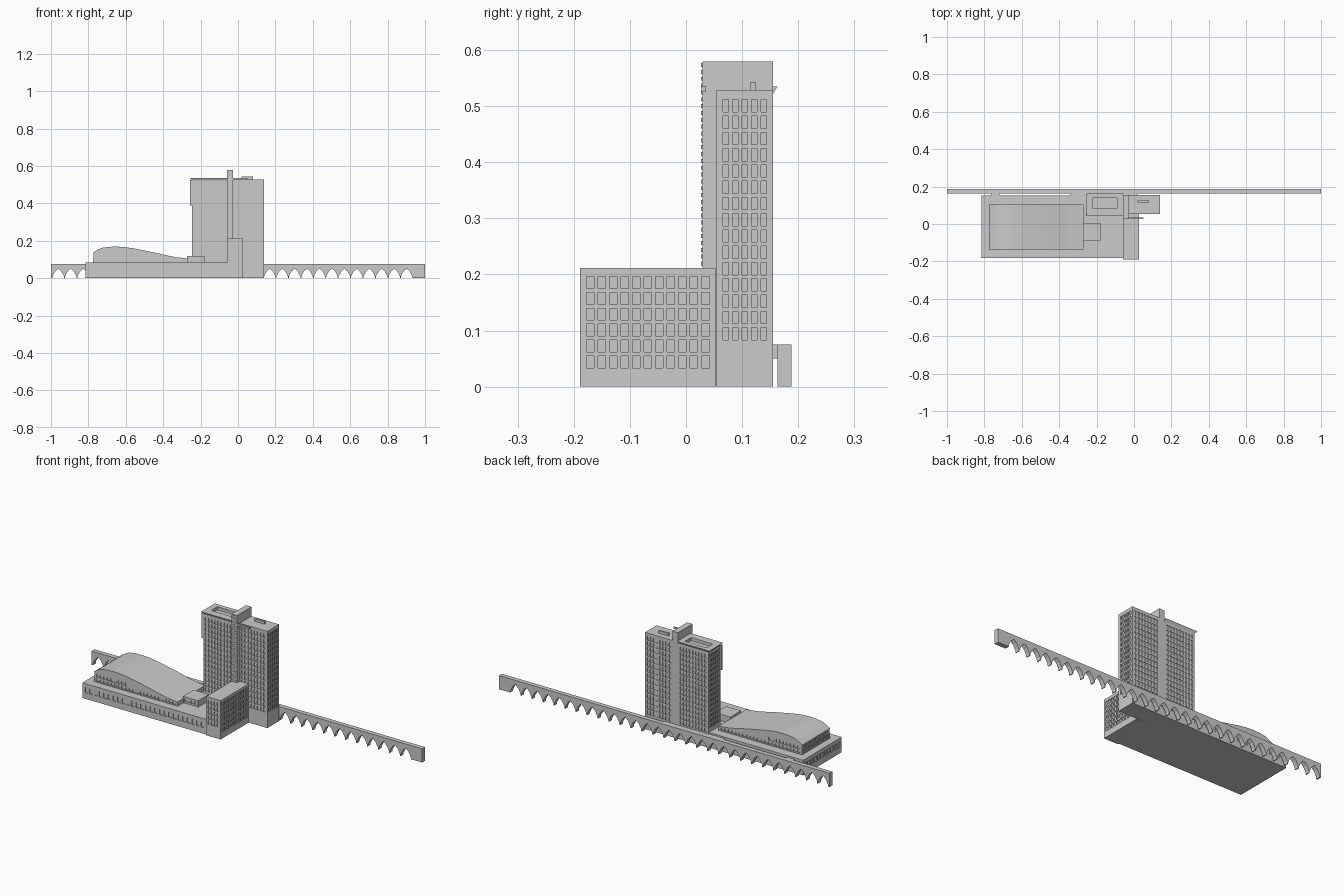
import bpy, bmesh

if "Cube" in bpy.data.objects:
    bpy.data.objects.remove(bpy.data.objects["Cube"])


def finish(name, bm):
    me = bpy.data.meshes.new(name)
    bm.to_mesh(me)
    bm.free()
    ob = bpy.data.objects.new(name, me)
    bpy.context.collection.objects.link(ob)
    return ob


def quad(bm, pts):
    return bm.faces.new([bm.verts.new(p) for p in pts])


def box(name, x0, x1, y0, y1, z0, z1, **walls):
    """Box whose sides (front, right, back, left) may carry a recessed window grid:
    side=(columns, rows, low z, high z, side margin, frame width)."""
    bm = bmesh.new()
    quad(bm, [(x0, y0, z1), (x1, y0, z1), (x1, y1, z1), (x0, y1, z1)])
    quad(bm, [(x0, y1, z0), (x1, y1, z0), (x1, y0, z0), (x0, y0, z0)])
    sides = {"front": ((x0, y0), (x1, y0)), "right": ((x1, y0), (x1, y1)),
             "back": ((x1, y1), (x0, y1)), "left": ((x0, y1), (x0, y0))}
    for side, (a, b) in sides.items():
        length = abs(b[0] - a[0]) + abs(b[1] - a[1])

        def panel(s0, s1, za, zb):
            p, q = [(a[0] + (b[0] - a[0]) * s, a[1] + (b[1] - a[1]) * s)
                    for s in (s0 / length, s1 / length)]
            return quad(bm, [(*p, za), (*q, za), (*q, zb), (*p, zb)])

        if side not in walls:
            panel(0, length, z0, z1)
            continue
        cols, rows, lo, hi, m, frame = walls[side]
        panel(0, length, z0, lo)
        panel(0, length, hi, z1)
        panel(0, m, lo, hi)
        panel(length - m, length, lo, hi)
        du, dv = (length - 2 * m) / cols, (hi - lo) / rows
        cells = [panel(m + i * du, m + (i + 1) * du, lo + j * dv, lo + (j + 1) * dv)
                 for i in range(cols) for j in range(rows)]
        bm.normal_update()
        bmesh.ops.inset_individual(bm, faces=cells, thickness=frame, depth=0)
        bm.normal_update()
        rec = bmesh.ops.extrude_discrete_faces(bm, faces=cells)["faces"]
        for f in rec:
            n = f.normal.copy()
            bmesh.ops.translate(bm, verts=f.verts, vec=n * -0.004)
    bmesh.ops.remove_doubles(bm, verts=bm.verts, dist=1e-5)
    return finish(name, bm)


def prism(name, pts, y0, y1):
    """Extrude an xz outline from y0 to y1."""
    bm = bmesh.new()
    f = quad(bm, [(x, y0, z) for x, z in pts])
    ext = bmesh.ops.extrude_face_region(bm, geom=[f])["geom"]
    bmesh.ops.translate(bm, verts=[v for v in ext if isinstance(v, bmesh.types.BMVert)],
                        vec=(0, y1 - y0, 0))
    bmesh.ops.recalc_face_normals(bm, faces=bm.faces)
    return finish(name, bm)


def loft(name, rings):
    """Join rectangles (x0, x1, y0, y1, z) in order and cap the last one."""
    bm = bmesh.new()
    loops = [[bm.verts.new(p) for p in ((a, c, z), (b, c, z), (b, d, z), (a, d, z))]
             for a, b, c, d, z in rings]
    for lo, hi in zip(loops, loops[1:]):
        for i in range(4):
            j = (i + 1) % 4
            bm.faces.new((lo[i], lo[j], hi[j], hi[i]))
    bm.faces.new(loops[-1])
    return finish(name, bm)


# Viaduct with a row of pointed arches
pitch, start, count = 0.0665, -0.994, 29
outline = [(-1, 0)]
for i in range(count):
    c = start + (i + 0.5) * pitch
    outline += [(c - 0.031, 0), (c - 0.03, 0.012), (c - 0.017, 0.036), (c, 0.052),
                (c + 0.017, 0.036), (c + 0.03, 0.012), (c + 0.031, 0)]
outline += [(1, 0), (1, 0.075), (-1, 0.075)]
prism("viaduct", outline, 0.163, 0.188)

# Footbridges joining the buildings to the viaduct
box("footbridge_west", -0.765, -0.72, 0.15, 0.163, 0.05, 0.075)
box("footbridge_tower", -0.34, 0.02, 0.15, 0.163, 0.05, 0.075)

# Podium and its window band
box("podium", -0.815, -0.06, -0.182, 0.152, 0, 0.083,
    front=(26, 1, 0.03, 0.066, 0.012, 0.006),
    left=(11, 1, 0.03, 0.066, 0.01, 0.006),
    back=(26, 1, 0.03, 0.066, 0.012, 0.006))

# Hall with glazed walls under a wave roof
box("hall_walls", -0.775, -0.27, -0.137, 0.103, 0.083, 0.106,
    front=(22, 1, 0.086, 0.105, 0.01, 0.004),
    back=(22, 1, 0.086, 0.105, 0.01, 0.004),
    left=(10, 1, 0.086, 0.105, 0.01, 0.004))
box("hall_upper_windows", -0.773, -0.56, -0.137, 0.103, 0.106, 0.135,
    front=(9, 1, 0.108, 0.13, 0.01, 0.004),
    back=(9, 1, 0.108, 0.13, 0.01, 0.004),
    left=(10, 1, 0.108, 0.13, 0.01, 0.004))
roof = prism("wave_roof", [(-0.775, 0.134), (-0.56, 0.134), (-0.56, 0.106), (-0.27, 0.104),
                           (-0.29, 0.108), (-0.33, 0.112), (-0.38, 0.122), (-0.44, 0.136),
                           (-0.5, 0.148), (-0.56, 0.16), (-0.61, 0.167), (-0.65, 0.169),
                           (-0.69, 0.168), (-0.73, 0.162), (-0.755, 0.15), (-0.775, 0.137)],
             -0.137, 0.103)
bpy.context.view_layer.objects.active = roof
roof.select_set(True)
bpy.ops.object.shade_smooth_by_angle(angle=0.5)
box("hall_entrance", -0.272, -0.18, -0.087, 0.005, 0.08, 0.118,
    front=(4, 1, 0.09, 0.112, 0.006, 0.004))

# Front office block
box("office_block", -0.06, 0.027, -0.189, 0.053, 0, 0.212,
    front=(4, 5, 0.06, 0.2, 0.008, 0.005),
    right=(11, 6, 0.03, 0.2, 0.008, 0.005),
    left=(11, 3, 0.1, 0.2, 0.008, 0.005))

# Left tower with flared cornice around a sunken roof
box("left_tower", -0.245, -0.06, 0.05, 0.155, 0, 0.515,
    front=(9, 15, 0.1, 0.51, 0.008, 0.005),
    left=(5, 15, 0.1, 0.51, 0.008, 0.005),
    back=(9, 16, 0.08, 0.51, 0.008, 0.005))
loft("left_tower_cornice", [(-0.245, -0.06, 0.05, 0.155, 0.515),
                            (-0.245, -0.06, 0.05, 0.155, 0.522),
                            (-0.255, -0.06, 0.044, 0.163, 0.535),
                            (-0.222, -0.09, 0.085, 0.138, 0.535),
                            (-0.222, -0.09, 0.085, 0.138, 0.518)])
box("corner_fin", -0.256, -0.244, 0.05, 0.058, 0.39, 0.525)

# Right tower with plain base and roof unit
box("right_tower", -0.028, 0.14, 0.054, 0.155, 0, 0.529,
    front=(8, 15, 0.08, 0.515, 0.008, 0.005),
    right=(5, 15, 0.08, 0.515, 0.008, 0.005),
    back=(8, 15, 0.08, 0.515, 0.008, 0.005))
box("roof_unit", 0.02, 0.08, 0.114, 0.125, 0.529, 0.543)

# Service core rising between the towers, with slats on its front
box("service_core", -0.06, -0.027, 0.029, 0.155, 0, 0.58)
for i in range(30):
    z = 0.216 + i * 0.0122
    box(f"core_slat_{i:02d}", -0.056, -0.031, 0.0265, 0.03, z, z + 0.007)
box("core_beam", -0.03, 0.05, 0.028, 0.036, 0.526, 0.536)
